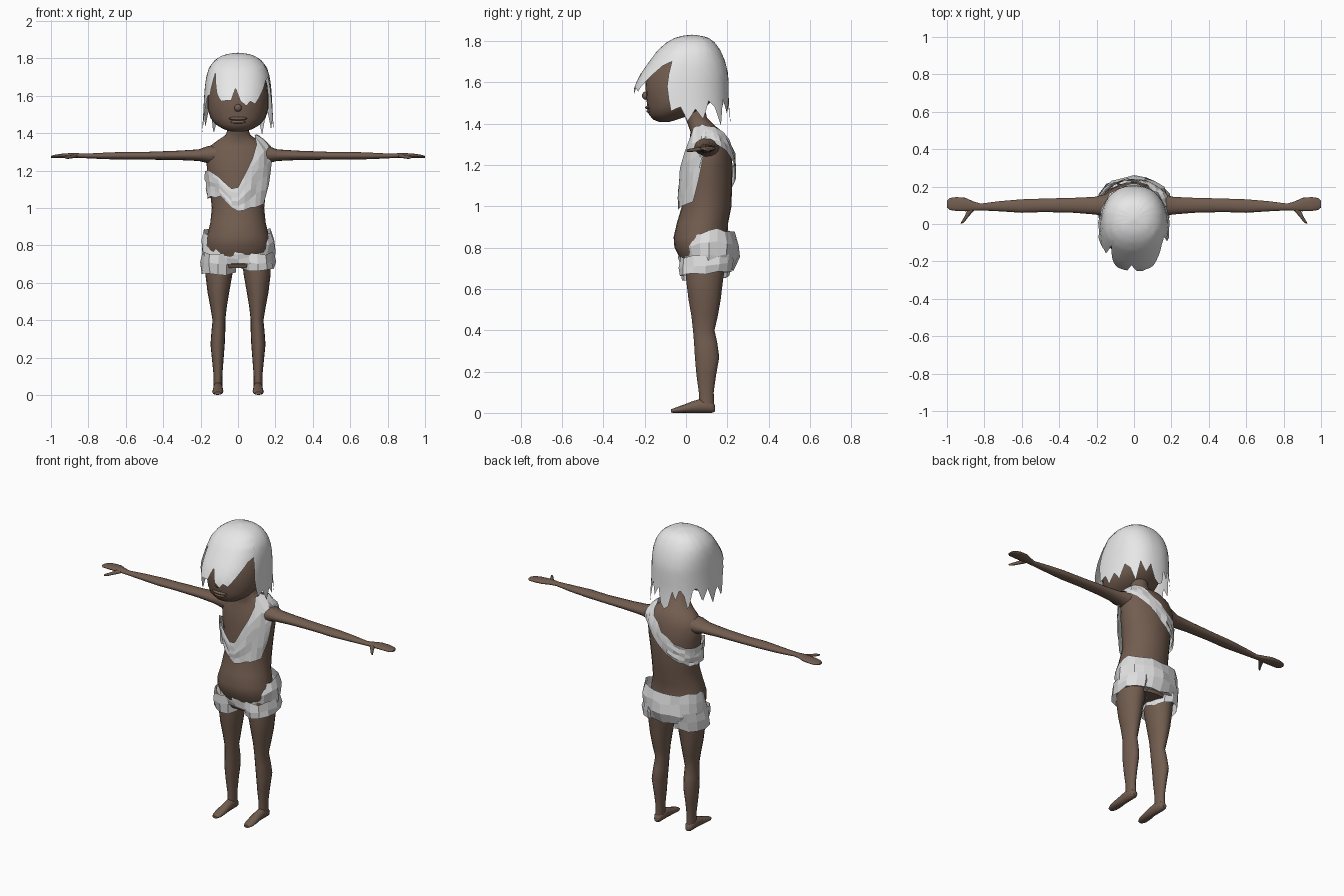
import bpy, bmesh, math, random
from mathutils import Matrix

random.seed(4)


def material(name, rgb):
    m = bpy.data.materials.new(name)
    m.diffuse_color = (*rgb, 1)
    return m


SKIN = material("brown_skin", (0.17, 0.11, 0.08))
WHITE = material("white_hair", (0.8, 0.8, 0.8))
CLOTH = material("pale_cloth", (0.74, 0.74, 0.74))


def finish(name, bm, mat, smooth=True):
    bmesh.ops.remove_doubles(bm, verts=bm.verts, dist=0.0005)
    bmesh.ops.recalc_face_normals(bm, faces=bm.faces)
    me = bpy.data.meshes.new(name)
    bm.to_mesh(me)
    bm.free()
    me.materials.append(mat)
    if smooth:
        me.shade_smooth()
        me.set_sharp_from_angle(angle=math.radians(60))
    ob = bpy.data.objects.new(name, me)
    bpy.context.collection.objects.link(ob)
    return ob


def lerp_keys(keys, t):
    """Linear lookup in rows whose first entry is the key."""
    if t <= keys[0][0]:
        return keys[0][1:]
    for a, b in zip(keys, keys[1:]):
        if t <= b[0]:
            f = (t - a[0]) / (b[0] - a[0])
            return tuple(p + (q - p) * f for p, q in zip(a[1:], b[1:]))
    return keys[-1][1:]


def spow(v, p):
    return math.copysign(abs(v) ** p, v)


def skin_grid(bm, grid):
    for r, s in zip(grid, grid[1:]):
        n = len(r)
        for i in range(n):
            bm.faces.new((r[i], r[(i + 1) % n], s[(i + 1) % n], s[i]))


def loft(name, rings, axis="Z", n=16, mat=SKIN, side=1):
    """Closed tube; each ring is position, centre a, centre b, radius a, radius b."""
    bm, grid = bmesh.new(), []
    for t, a, b, ra, rb in rings:
        row = []
        for i in range(n):
            w = math.tau * i / n
            u, v = a + ra * math.cos(w), b + rb * math.sin(w)
            co = {"Z": (u, v, t), "X": (t, u, v), "Y": (u, t, v)}[axis]
            row.append(bm.verts.new((co[0] * side, co[1], co[2])))
        grid.append(row)
    skin_grid(bm, grid)
    bm.faces.new(grid[0])
    bm.faces.new(grid[-1])
    return finish(name, bm, mat)


def band(name, rings, rim, n, rows, mat, jitter=0.0, p=1.0, ease=1.0, smooth=False, cap=False):
    """Wrapped shell; rim rows give angle from the front, low edge, high edge."""
    bm, grid = bmesh.new(), []
    for j in range(rows + 1):
        row = []
        for i in range(n):
            deg = -180 + 360 * i / n
            lo, hi = lerp_keys(rim, deg)
            z = hi - (hi - lo) * (j / rows) ** ease + random.uniform(-jitter, jitter)
            cx, cy, rx, ry = lerp_keys(rings, z)
            k = random.uniform(-jitter, jitter)
            w = math.radians(deg)
            row.append(bm.verts.new((cx + (rx + k) * spow(math.sin(w), p),
                                     cy - (ry + k) * spow(math.cos(w), p), z)))
        grid.append(row)
    skin_grid(bm, grid)
    if cap:
        bm.faces.new(grid[-1])
    return finish(name, bm, mat, smooth)


def blob(name, loc, scale, mat=SKIN):
    bm = bmesh.new()
    bmesh.ops.create_uvsphere(bm, u_segments=12, v_segments=8, radius=1,
                              matrix=Matrix.Translation(loc) @ Matrix.Diagonal((*scale, 1)))
    return finish(name, bm, mat)


# Torso and neck
loft("torso", [
    (0.68, 0, 0.10, 0.14, 0.10), (0.76, 0, 0.09, 0.17, 0.125), (0.80, 0, 0.075, 0.172, 0.131),
    (0.85, 0, 0.07, 0.166, 0.13), (0.92, 0, 0.08, 0.148, 0.124), (1.0, 0, 0.10, 0.14, 0.12),
    (1.1, 0, 0.105, 0.15, 0.118), (1.2, 0, 0.108, 0.165, 0.117), (1.28, 0, 0.11, 0.172, 0.105),
    (1.33, 0, 0.108, 0.15, 0.09), (1.36, 0, 0.10, 0.11, 0.078), (1.39, 0, 0.075, 0.066, 0.064),
    (1.43, 0, 0.05, 0.051, 0.051), (1.52, 0, 0.03, 0.05, 0.05)], n=24)

# Head and face
loft("head", [
    (1.408, 0, -0.105, 0.035, 0.025), (1.42, 0, -0.10, 0.075, 0.06), (1.445, 0, -0.075, 0.118, 0.105),
    (1.48, 0, -0.045, 0.147, 0.142), (1.53, 0, -0.025, 0.162, 0.168), (1.6, 0, -0.015, 0.163, 0.182),
    (1.66, 0, 0.0, 0.156, 0.172), (1.72, 0, 0.015, 0.138, 0.145), (1.77, 0, 0.025, 0.10, 0.105),
    (1.8, 0, 0.03, 0.05, 0.055)], n=24)
blob("nose", (0, -0.195, 1.535), (0.02, 0.018, 0.02))
blob("upper_lip", (0, -0.18, 1.478), (0.05, 0.018, 0.01))
blob("lower_lip", (0, -0.174, 1.46), (0.042, 0.018, 0.01))

# Hair cap with a ragged rim of strands
TOP = 1.83
rim = [(-180, 1.39), (-174, 1.41), (-168, 1.50), (-162, 1.45), (-155, 1.52), (-147, 1.48), (-140, 1.39),
       (-132, 1.51), (-124, 1.52), (-115, 1.43), (-105, 1.50), (-96, 1.40), (-88, 1.49), (-80, 1.41),
       (-72, 1.52), (-62, 1.60), (-54, 1.60), (-45, 1.72), (-36, 1.61), (-27, 1.57), (-15, 1.575),
       (-9, 1.575), (-3, 1.64), (3, 1.57), (12, 1.545), (18, 1.57), (27, 1.555), (36, 1.59), (57, 1.68),
       (69, 1.70), (75, 1.58), (81, 1.46), (90, 1.48), (96, 1.41), (105, 1.47), (114, 1.42), (123, 1.51),
       (132, 1.48), (141, 1.39), (150, 1.52), (159, 1.45), (168, 1.51), (174, 1.42), (180, 1.39)]
band("hair", [
    (1.38, 0, -0.025, 0.194, 0.243), (1.5, 0, -0.027, 0.186, 0.234), (1.58, 0, -0.022, 0.182, 0.228),
    (1.64, 0, -0.008, 0.178, 0.212), (1.7, 0, 0.006, 0.17, 0.184), (1.75, 0, 0.014, 0.155, 0.155),
    (1.79, 0, 0.022, 0.125, 0.12), (1.815, 0, 0.028, 0.085, 0.082), (1.825, 0, 0.03, 0.048, 0.046),
    (TOP, 0, 0.03, 0.0, 0.0)],
    [(d, z, TOP) for d, z in rim], 120, 16, WHITE, p=0.88, ease=1.8, smooth=True)

# Limbs, mirrored left and right
for side, tag in ((1, "left"), (-1, "right")):
    loft(tag + "_arm", [
        (0.10, 0.105, 1.285, 0.07, 0.055), (0.16, 0.10, 1.285, 0.058, 0.046), (0.21, 0.098, 1.282, 0.047, 0.031),
        (0.32, 0.10, 1.281, 0.04, 0.025), (0.48, 0.10, 1.279, 0.036, 0.021), (0.60, 0.096, 1.279, 0.036, 0.021),
        (0.72, 0.095, 1.278, 0.027, 0.017), (0.82, 0.091, 1.278, 0.018, 0.012), (0.86, 0.096, 1.28, 0.025, 0.013),
        (0.90, 0.104, 1.28, 0.036, 0.013), (0.95, 0.107, 1.278, 0.037, 0.011), (0.985, 0.107, 1.275, 0.032, 0.008),
        (1.0, 0.106, 1.273, 0.018, 0.005)], "X", side=side)
    loft(tag + "_thumb", [
        (0.10, 0.86, 1.279, 0.012, 0.01), (0.07, 0.875, 1.277, 0.018, 0.01), (0.04, 0.895, 1.273, 0.011, 0.009),
        (0.015, 0.912, 1.27, 0.009, 0.008), (0.003, 0.922, 1.269, 0.005, 0.005)], "Y", n=8, side=side)
    loft(tag + "_leg", [
        (0.77, 0.095, 0.10, 0.075, 0.10), (0.65, 0.102, 0.09, 0.073, 0.09), (0.55, 0.105, 0.09, 0.058, 0.078),
        (0.47, 0.104, 0.09, 0.044, 0.064), (0.40, 0.102, 0.086, 0.034, 0.052), (0.34, 0.105, 0.095, 0.037, 0.056),
        (0.27, 0.109, 0.102, 0.038, 0.059), (0.18, 0.108, 0.098, 0.030, 0.047), (0.10, 0.107, 0.098, 0.023, 0.036),
        (0.03, 0.107, 0.10, 0.023, 0.036)], side=side)
    loft(tag + "_foot", [
        (0.14, 0.107, 0.022, 0.014, 0.016), (0.125, 0.107, 0.028, 0.024, 0.028), (0.07, 0.107, 0.034, 0.026, 0.034),
        (0.03, 0.107, 0.028, 0.027, 0.028), (-0.01, 0.108, 0.02, 0.03, 0.02), (-0.05, 0.109, 0.013, 0.028, 0.013),
        (-0.073, 0.109, 0.009, 0.017, 0.008)], "Y", n=12, side=side)
    # Ragged shorts legs
    low = 0.67 if side > 0 else 0.645
    band(tag + "_shorts_leg", [
        (0.62, 0.108 * side, 0.09, 0.084, 0.105), (0.70, 0.106 * side, 0.095, 0.095, 0.125),
        (0.78, 0.1 * side, 0.10, 0.092, 0.13)],
        [(-180, low + 0.015, 0.77), (-60, low, 0.77), (0, low - 0.005, 0.75), (180, low + 0.015, 0.77)],
        12, 2, CLOTH, jitter=0.008)

# Shorts around the hips, dipping under the belly
band("shorts", [
    (0.69, 0, 0.105, 0.185, 0.125), (0.75, 0, 0.112, 0.20, 0.142), (0.80, 0, 0.112, 0.196, 0.145),
    (0.85, 0, 0.112, 0.187, 0.132), (0.90, 0, 0.115, 0.176, 0.115)],
    [(-180, 0.69, 0.88), (-90, 0.70, 0.885), (-50, 0.70, 0.845), (0, 0.71, 0.775), (50, 0.70, 0.845),
     (90, 0.70, 0.89), (180, 0.69, 0.88)], 20, 3, CLOTH, jitter=0.009, cap=True)

# One-shoulder cloth wrap: chest piece, left shoulder and diagonal back strap
band("chest_wrap", [
    (0.96, 0, 0.10, 0.157, 0.138), (1.1, 0, 0.103, 0.168, 0.138), (1.2, 0, 0.106, 0.182, 0.134),
    (1.28, 0, 0.11, 0.19, 0.122), (1.33, 0, 0.108, 0.178, 0.108), (1.37, 0, 0.10, 0.14, 0.092),
    (1.40, 0, 0.085, 0.085, 0.075)],
    [(-180, 1.14, 1.25), (-150, 1.08, 1.19), (-115, 1.05, 1.16), (-90, 1.05, 1.18), (-60, 1.06, 1.20),
     (-35, 1.06, 1.17), (-12, 1.0, 1.10), (0, 0.985, 1.11), (15, 0.99, 1.20), (30, 1.0, 1.31),
     (45, 1.01, 1.375), (68, 1.03, 1.39), (80, 1.30, 1.395), (125, 1.29, 1.39), (150, 1.23, 1.35),
     (180, 1.14, 1.25)], 30, 5, CLOTH, jitter=0.006)
